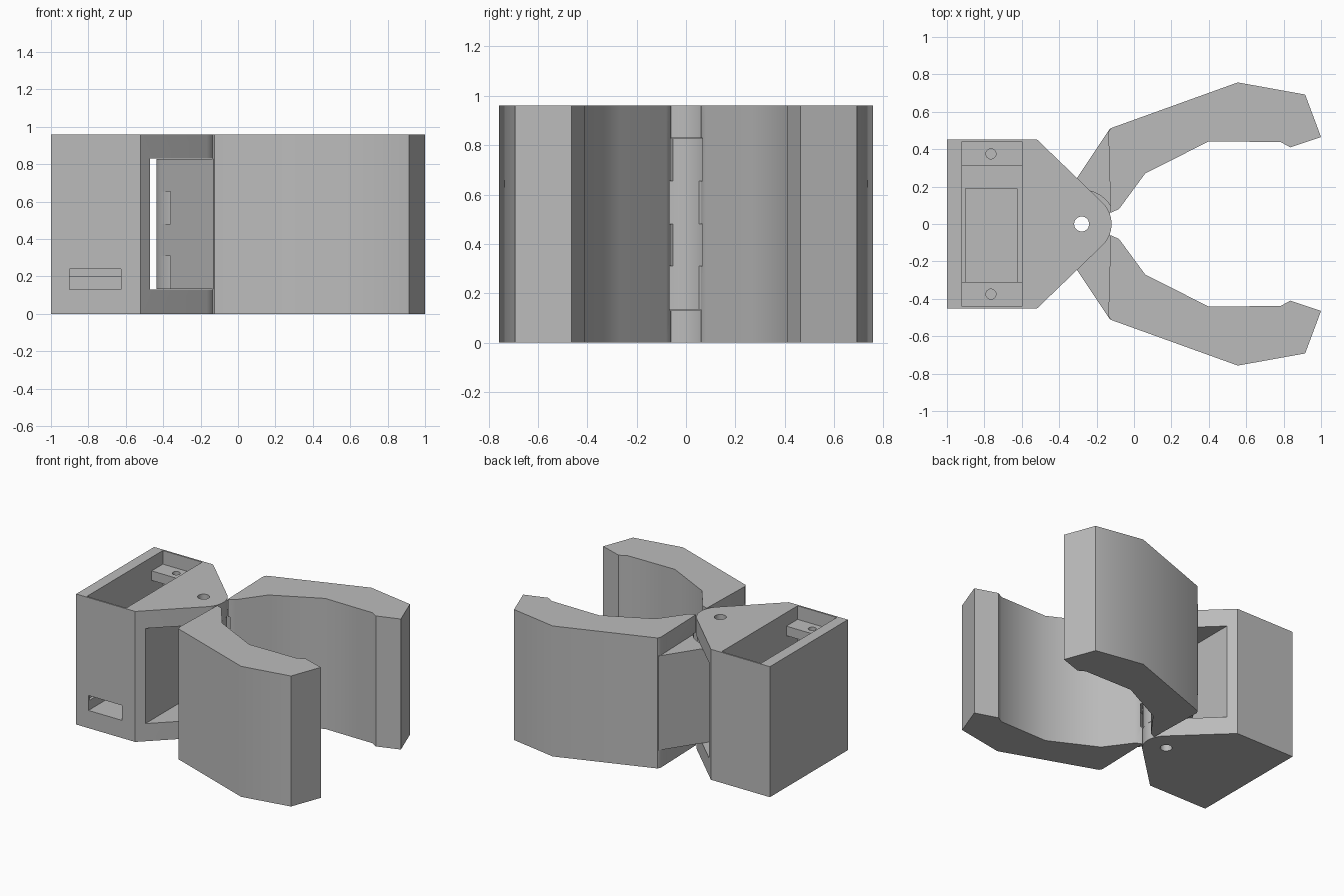
import bpy, bmesh
from math import radians, cos, sin

default_cube = bpy.data.objects.get("Cube")
if default_cube:
    bpy.data.objects.remove(default_cube, do_unlink=True)

GREY = bpy.data.materials.new("plain grey plastic")
GREY.use_nodes = True
GREY.diffuse_color = (0.5, 0.5, 0.5, 1)
GREY.node_tree.nodes["Principled BSDF"].inputs["Base Color"].default_value = (0.5, 0.5, 0.5, 1)

HEIGHT = 0.96
PIVOT_X = -0.28
SLOT = (0.13, 0.83)
BANDS = [0.13, 0.31, 0.48, 0.655, 0.83]


def prism(name, outline, z0, z1):
    """Extrude a flat outline from z0 to z1."""
    bm = bmesh.new()
    face = bm.faces.new([bm.verts.new((x, y, z0)) for x, y in outline])
    top = bmesh.ops.extrude_face_region(bm, geom=[face])["geom"]
    bmesh.ops.translate(bm, vec=(0, 0, z1 - z0),
                        verts=[v for v in top if isinstance(v, bmesh.types.BMVert)])
    bmesh.ops.recalc_face_normals(bm, faces=bm.faces)
    mesh = bpy.data.meshes.new(name)
    bm.to_mesh(mesh)
    bm.free()
    mesh.materials.append(GREY)
    obj = bpy.data.objects.new(name, mesh)
    bpy.context.collection.objects.link(obj)
    return obj


def arc(cx, cy, r, start, end, steps):
    angles = [radians(start + (end - start) * i / steps) for i in range(steps + 1)]
    return [(cx + r * cos(a), cy + r * sin(a)) for a in angles]


def box(name, x0, x1, y0, y1, z0, z1):
    return prism(name, [(x0, y0), (x1, y0), (x1, y1), (x0, y1)], z0, z1)


def cylinder(name, x, y, r, z0, z1, sides=48):
    return prism(name, arc(x, y, r, 0, 360, sides)[:-1], z0, z1)


def combine(obj, tool, operation="DIFFERENCE"):
    """Apply a boolean and discard the tool."""
    mod = obj.modifiers.new("cut", "BOOLEAN")
    mod.operation, mod.solver, mod.object = operation, "EXACT", tool
    graph = bpy.context.evaluated_depsgraph_get()
    mesh = bpy.data.meshes.new_from_object(obj.evaluated_get(graph))
    obj.modifiers.clear()
    obj.data = mesh
    bpy.data.objects.remove(tool, do_unlink=True)


# Body: box with a tapered, round-nosed fork
body = prism("gripper_body",
             [(-1, 0.453), (-1, -0.453), (-0.52, -0.453)]
             + arc(PIVOT_X, 0, 0.16, -45, 45, 16) + [(-0.52, 0.453)], 0, HEIGHT)
# Hinge slot between the fork plates
combine(body, box("slot_cutter", -0.47, 0.2, -0.7, 0.7, *SLOT))
# Motor pocket open at the top, and the cable channel through the front
combine(body, box("pocket_cutter", -0.92, -0.6, -0.44, 0.44, 0.2, 1.1))
combine(body, box("channel_cutter", -0.9, -0.625, -0.6, 0.19, 0.13, 0.24))
combine(body, cylinder("pin_cutter", PIVOT_X, 0, 0.04, -0.1, 1.1))

# Mounting ledges at both ends of the pocket, each with a screw hole
for name, side in (("front_ledge", -1), ("back_ledge", 1)):
    y0, y1 = sorted((side * 0.31, side * 0.445))
    ledge = box(name, -0.925, -0.595, y0, y1, 0.79, 0.86)
    combine(ledge, cylinder("screw_cutter", -0.765, side * 0.375, 0.027, 0.7, 1, 24))

# Fingers: full-height claw, hinge tongue and interlocking knuckles
CLAW = [(-0.125, 0.06), (-0.08, 0.08), (0.06, 0.27), (0.4, 0.442), (0.785, 0.438),
        (0.835, 0.41), (1, 0.465), (0.915, 0.692), (0.555, 0.757), (-0.125, 0.512),
        (-0.137, 0.49)]
TONGUE = arc(PIVOT_X, 0, 0.157, 146, 380, 40) + [(-0.115, 0.075), (-0.115, 0.5), (-0.13, 0.508)]

fingers = []
for name, side, first in (("front_finger", -1, 0), ("back_finger", 1, 1)):
    finger = prism(name, [(x, side * y) for x, y in CLAW], 0, HEIGHT)
    combine(finger, prism("tongue", [(x, side * y) for x, y in TONGUE],
                          SLOT[0] + 0.003, SLOT[1] - 0.003), "UNION")
    # Clear the space taken by the other finger's knuckles
    for i in (first, first + 2):
        combine(finger, cylinder("knuckle_cutter", PIVOT_X, 0, 0.182, BANDS[i], BANDS[i + 1], 64))
    combine(finger, cylinder("pin_cutter", PIVOT_X, 0, 0.04, -0.1, 1.1))
    fingers.append(finger)

# Smooth the gentle curves, keep the corners crisp
bpy.ops.object.select_all(action="DESELECT")
for obj in [body] + fingers:
    obj.select_set(True)
    bpy.context.view_layer.objects.active = obj
bpy.ops.object.shade_smooth_by_angle(angle=radians(35))
